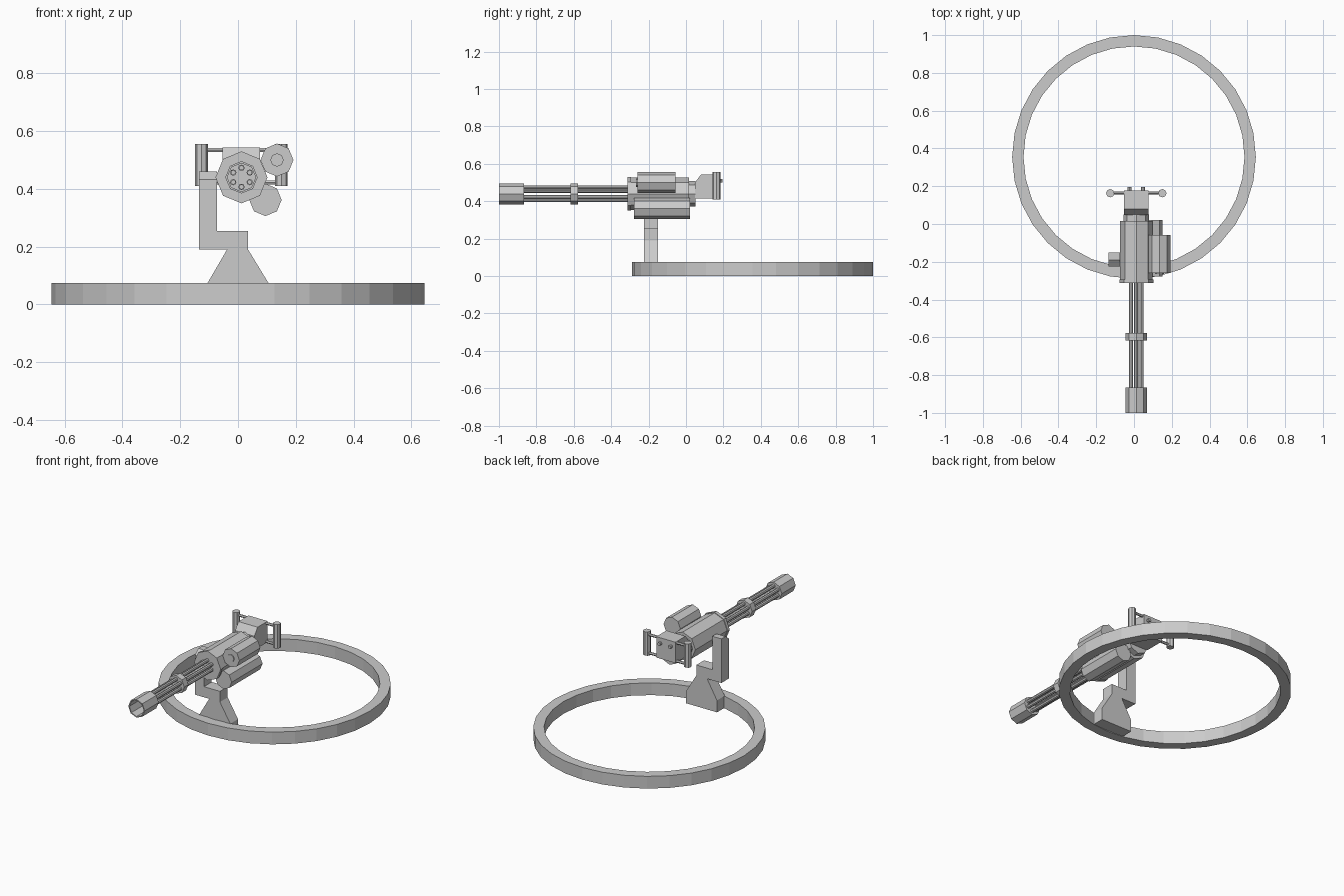
import bpy, bmesh
from math import cos, sin, pi

if "Cube" in bpy.data.objects:
    bpy.data.objects.remove(bpy.data.objects["Cube"])

AX, AZ = 0.012, 0.44  # gun axis


def finish(name, bm):
    bmesh.ops.recalc_face_normals(bm, faces=bm.faces[:])
    me = bpy.data.meshes.new(name)
    bm.to_mesh(me)
    bm.free()
    ob = bpy.data.objects.new(name, me)
    bpy.context.collection.objects.link(ob)
    return ob


def point(axis, a, b, t):
    return {'x': (t, a, b), 'y': (a, t, b), 'z': (a, b, t)}[axis]


def extrude(name, profile, axis, t0, t1):
    """Solid prism of a 2D profile along an axis."""
    bm = bmesh.new()
    lo = [bm.verts.new(point(axis, a, b, t0)) for a, b in profile]
    hi = [bm.verts.new(point(axis, a, b, t1)) for a, b in profile]
    bm.faces.new(lo)
    bm.faces.new(hi)
    n = len(lo)
    for i in range(n):
        j = (i + 1) % n
        bm.faces.new((lo[i], lo[j], hi[j], hi[i]))
    return finish(name, bm)


def circle(a, b, r, n):
    return [(a + r * cos(2 * pi * i / n), b + r * sin(2 * pi * i / n)) for i in range(n)]


def rod(name, axis, a, b, r, t0, t1, n=8):
    return extrude(name, circle(a, b, r, n), axis, t0, t1)


def tube(name, axis, a, b, r_out, r_in, t0, t1, n=8):
    """Hollow cylinder open at both ends."""
    bm = bmesh.new()
    loops = [[bm.verts.new(point(axis, p, q, t)) for p, q in circle(a, b, r, n)]
             for r, t in ((r_out, t0), (r_out, t1), (r_in, t1), (r_in, t0))]
    for k in range(4):
        l0, l1 = loops[k], loops[(k + 1) % 4]
        for i in range(n):
            j = (i + 1) % n
            bm.faces.new((l0[i], l0[j], l1[j], l1[i]))
    return finish(name, bm)


# Mounting ring
tube("mount_ring", 'z', 0, 0.355, 0.645, 0.585, 0, 0.075, 32)

# Pedestal foot with elbow, then the upright arm with a chamfered front top
extrude("pedestal", [(-0.105, 0.002), (0.105, 0.002), (0.105, 0.075), (0.035, 0.19),
                     (0.035, 0.255), (-0.075, 0.255), (-0.135, 0.255), (-0.135, 0.19),
                     (-0.038, 0.19), (-0.105, 0.075)], 'y', -0.225, -0.15)
extrude("pedestal_arm", [(-0.225, 0.255), (-0.15, 0.255), (-0.15, 0.46),
                         (-0.19, 0.46), (-0.225, 0.432)], 'x', -0.135, -0.073)

# Gun housing
rod("housing", 'y', AX, AZ, 0.086, -0.295, 0.015)
rod("housing_front_plate", 'y', AX, AZ, 0.09, -0.313, -0.293)
rod("housing_rear", 'y', AX, AZ, 0.068, 0.015, 0.05)

# Side canisters
rod("motor_canister", 'y', 0.135, 0.50, 0.057, -0.26, -0.057)
rod("motor_cap", 'y', 0.135, 0.50, 0.023, -0.266, -0.26)
rod("feed_canister", 'y', 0.095, 0.362, 0.056, -0.277, 0.022)

# Six barrels, clamp and muzzle shroud
for i in range(6):
    t = pi / 2 + i * pi / 3
    tube(f"barrel_{i + 1}", 'y', AX + 0.033 * cos(t), AZ + 0.033 * sin(t),
         0.011, 0.007, -0.9, -0.31)
rod("barrel_clamp", 'y', AX, AZ, 0.056, -0.617, -0.577)
tube("muzzle_shroud", 'y', AX, AZ, 0.056, 0.049, -1.0, -0.865)
rod("muzzle_back_plate", 'y', AX, AZ, 0.052, -0.873, -0.866)

# Rear control box with sloped front
extrude("control_box", [(0.048, 0.415), (0.048, 0.5), (0.08, 0.543),
                        (0.178, 0.543), (0.178, 0.415)], 'x', AX - 0.065, AX + 0.065)

# Handles, their bars and the trigger buttons, mirrored about the gun axis
for side, s in (("left", -1), ("right", 1)):
    rod(f"handle_{side}", 'z', AX + s * 0.138, 0.163, 0.022, 0.41, 0.556)
    for level, z in (("upper", 0.535), ("lower", 0.423)):
        rod(f"handle_bar_{side}_{level}", 'x', 0.165, z, 0.008,
            AX + s * 0.06, AX + s * 0.13, 6)
    rod(f"trigger_button_{side}", 'y', AX + s * 0.036, 0.51, 0.01, 0.17, 0.195)
